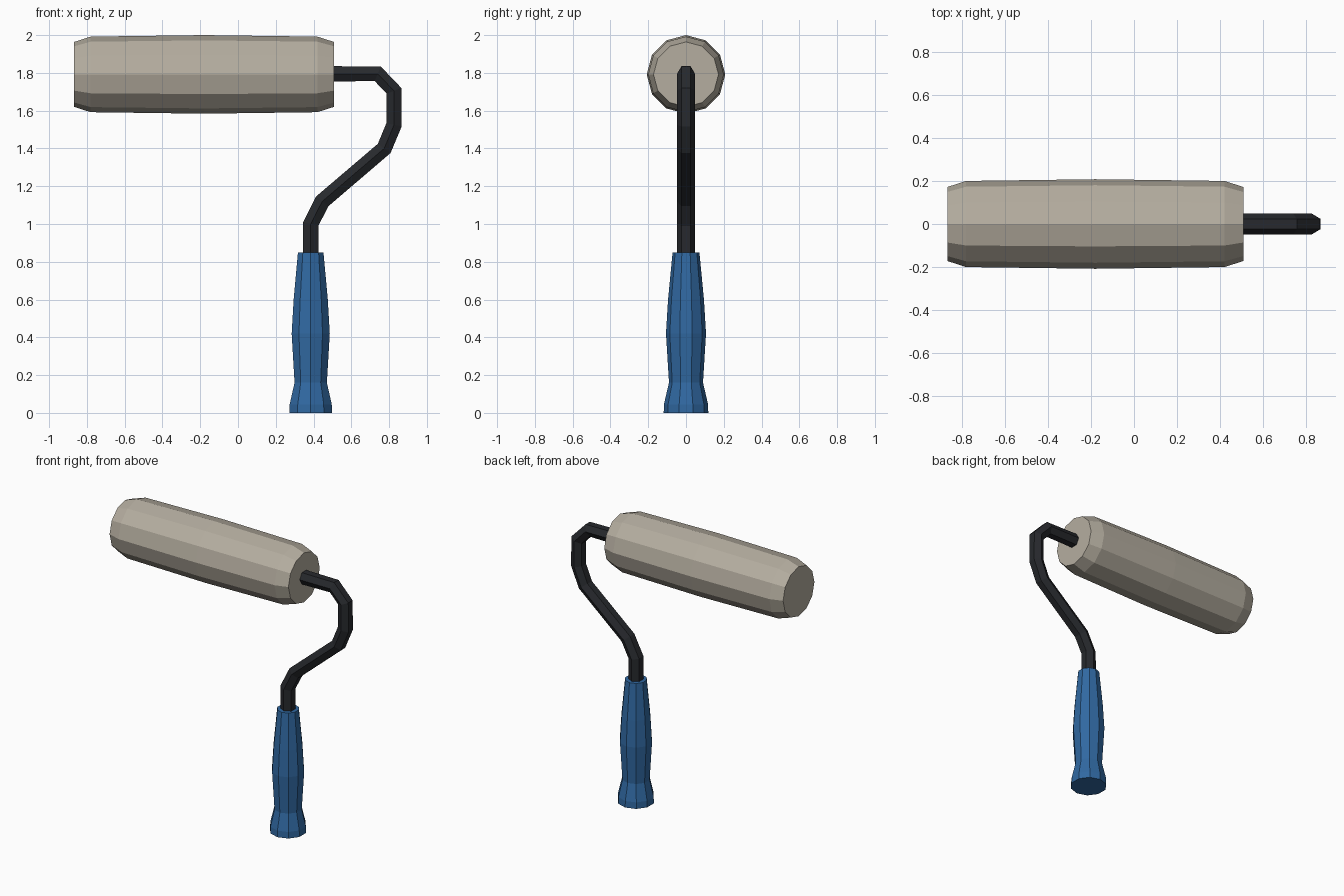
import bpy, bmesh, math
from mathutils import Vector

if "Cube" in bpy.data.objects:
    bpy.data.objects.remove(bpy.data.objects["Cube"])


def material(name, rgb):
    m = bpy.data.materials.new(name)
    m.diffuse_color = (*rgb, 1)
    m.use_nodes = True
    m.node_tree.nodes["Principled BSDF"].inputs["Base Color"].default_value = m.diffuse_color
    return m


def loft(name, rings, mat):
    """Skin a list of equal-length vertex rings and cap both ends."""
    bm = bmesh.new()
    loops = [[bm.verts.new(p) for p in ring] for ring in rings]
    n = len(loops[0])
    for a, b in zip(loops, loops[1:]):
        for i in range(n):
            j = (i + 1) % n
            bm.faces.new((a[i], a[j], b[j], b[i]))
    bm.faces.new(loops[0][::-1])
    bm.faces.new(loops[-1])
    bmesh.ops.recalc_face_normals(bm, faces=bm.faces)
    mesh = bpy.data.meshes.new(name)
    bm.to_mesh(mesh)
    bm.free()
    mesh.materials.append(mat)
    obj = bpy.data.objects.new(name, mesh)
    bpy.context.collection.objects.link(obj)
    return obj


def ring(center, tangent, radius, sides):
    """Polygon ring across a tangent in the xz plane, first corner on +y."""
    u = Vector((0, 1, 0))
    v = u.cross(tangent.normalized())
    angles = [2 * math.pi * i / sides for i in range(sides)]
    return [center + radius * (math.cos(a) * u + math.sin(a) * v) for a in angles]


X, Z = Vector((1, 0, 0)), Vector((0, 0, 1))

# Roller cover: 12-sided barrel lying along x
cover = [(-0.867, 0.172), (-0.78, 0.2), (-0.18, 0.208), (0.42, 0.2), (0.508, 0.172)]
loft("roller_cover", [ring(Vector((x, 0, 1.792)), X, r, 12) for x, r in cover],
     material("beige_nap", (0.46, 0.42, 0.35)))

# Handle grip: 10-sided turned profile
grip = [(0, 0.118), (0.045, 0.117), (0.16, 0.09), (0.42, 0.106), (0.6, 0.095), (0.85, 0.071)]
loft("handle_grip", [ring(Vector((0.385, 0, z)), Z, r, 10) for z, r in grip],
     material("blue_grip", (0.03, 0.14, 0.36)))

# Wire frame: hexagonal rod bent from the grip round to the roller end
path = [Vector((x, 0, z)) for x, z in (
    (0.385, 0.78), (0.385, 1.0), (0.446, 1.12), (0.774, 1.40),
    (0.826, 1.525), (0.826, 1.705), (0.74, 1.795), (0.4, 1.795))]
rings = []
for i, p in enumerate(path):
    before = (p - path[i - 1]).normalized() if i else Vector()
    after = (path[i + 1] - p).normalized() if i < len(path) - 1 else Vector()
    rings.append(ring(p, before + after, 0.048, 6))
loft("wire_frame", rings, material("dark_metal", (0.02, 0.022, 0.026)))
